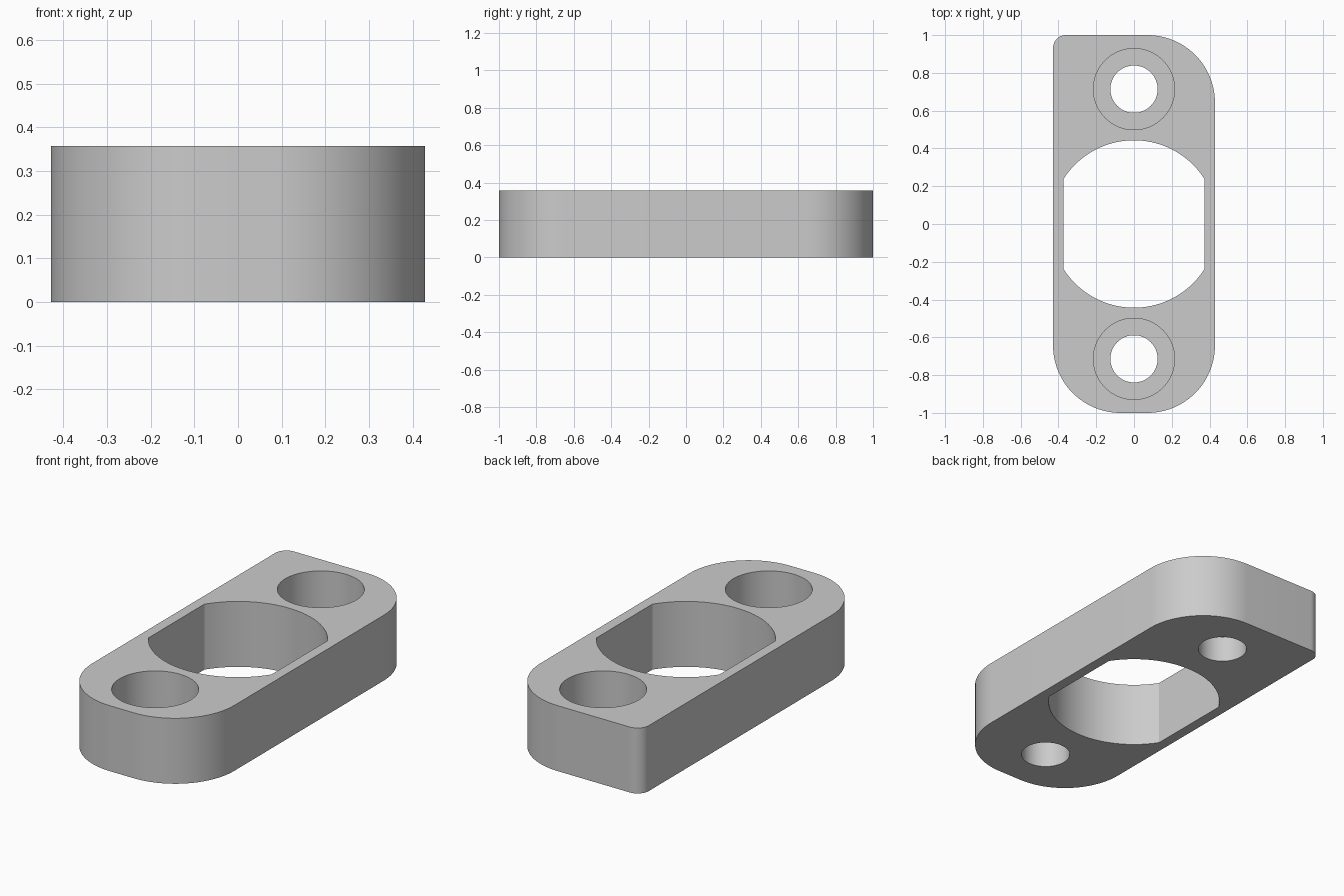
import bpy
import bmesh
from math import asin, cos, sin, pi, radians

WIDTH, LENGTH, THICK = 0.857, 2.0, 0.357
HOLE_Y = 0.714
BORE_FLOOR = 0.143

cube = bpy.data.objects.get("Cube")
if cube:
    bpy.data.objects.remove(cube, do_unlink=True)


def arc(cx, cy, r, start, end, steps):
    """Points along a circular arc, angles in radians."""
    angles = [start + (end - start) * i / steps for i in range(steps + 1)]
    return [(cx + r * cos(a), cy + r * sin(a)) for a in angles]


def prism(name, outline, z0, z1):
    """Solid made by raising a flat outline from z0 to z1."""
    bm = bmesh.new()
    base = bm.faces.new([bm.verts.new((x, y, z0)) for x, y in outline])
    raised = bmesh.ops.extrude_face_region(bm, geom=[base])["geom"]
    for v in raised:
        if isinstance(v, bmesh.types.BMVert):
            v.co.z = z1
    bmesh.ops.recalc_face_normals(bm, faces=bm.faces)
    mesh = bpy.data.meshes.new(name)
    bm.to_mesh(mesh)
    bm.free()
    obj = bpy.data.objects.new(name, mesh)
    bpy.context.collection.objects.link(obj)
    return obj


# Plate outline: three broad corners and one tight corner at back right
outline = []
for i, (sx, sy, r) in enumerate([(1, 1, 0.357), (-1, 1, 0.068),
                                 (-1, -1, 0.357), (1, -1, 0.357)]):
    outline += arc(sx * (WIDTH / 2 - r), sy * (LENGTH / 2 - r), r,
                   i * pi / 2, (i + 1) * pi / 2, 24)
plate = prism("mounting_plate", outline, 0, THICK)

grey = bpy.data.materials.new("plain grey")
grey.use_nodes = True
colour = (0.6, 0.6, 0.6, 1)
grey.diffuse_color = colour
grey.node_tree.nodes["Principled BSDF"].inputs["Base Color"].default_value = colour
plate.data.materials.append(grey)

# Central opening: a circle with flat left and right sides
R, FLAT = 0.443, 0.372
half = pi / 2 - asin(FLAT / R)
opening = (arc(0, 0, R, half, pi - half, 40)
           + arc(0, 0, R, pi + half, 2 * pi - half, 40))
cutters = [prism("opening_cutter", opening, -0.1, THICK + 0.1)]

# Counterbored screw holes at both ends
for y in (-HOLE_Y, HOLE_Y):
    for name, r, z0 in (("screw_hole_cutter", 0.125, -0.1),
                        ("counterbore_cutter", 0.215, BORE_FLOOR)):
        circle = arc(0, y, r, 0, 2 * pi, 64)[:-1]
        cutters.append(prism(name, circle, z0, THICK + 0.1))

# Cut the openings, then drop the cutters
bpy.ops.object.select_all(action="DESELECT")
plate.select_set(True)
bpy.context.view_layer.objects.active = plate
for cutter in cutters:
    cutter.hide_render = True
    mod = plate.modifiers.new(cutter.name, "BOOLEAN")
    mod.operation = "DIFFERENCE"
    mod.solver = "EXACT"
    mod.object = cutter
    bpy.ops.object.modifier_apply(modifier=mod.name)
    bpy.data.objects.remove(cutter, do_unlink=True)

bpy.ops.object.shade_smooth_by_angle(angle=radians(30))
